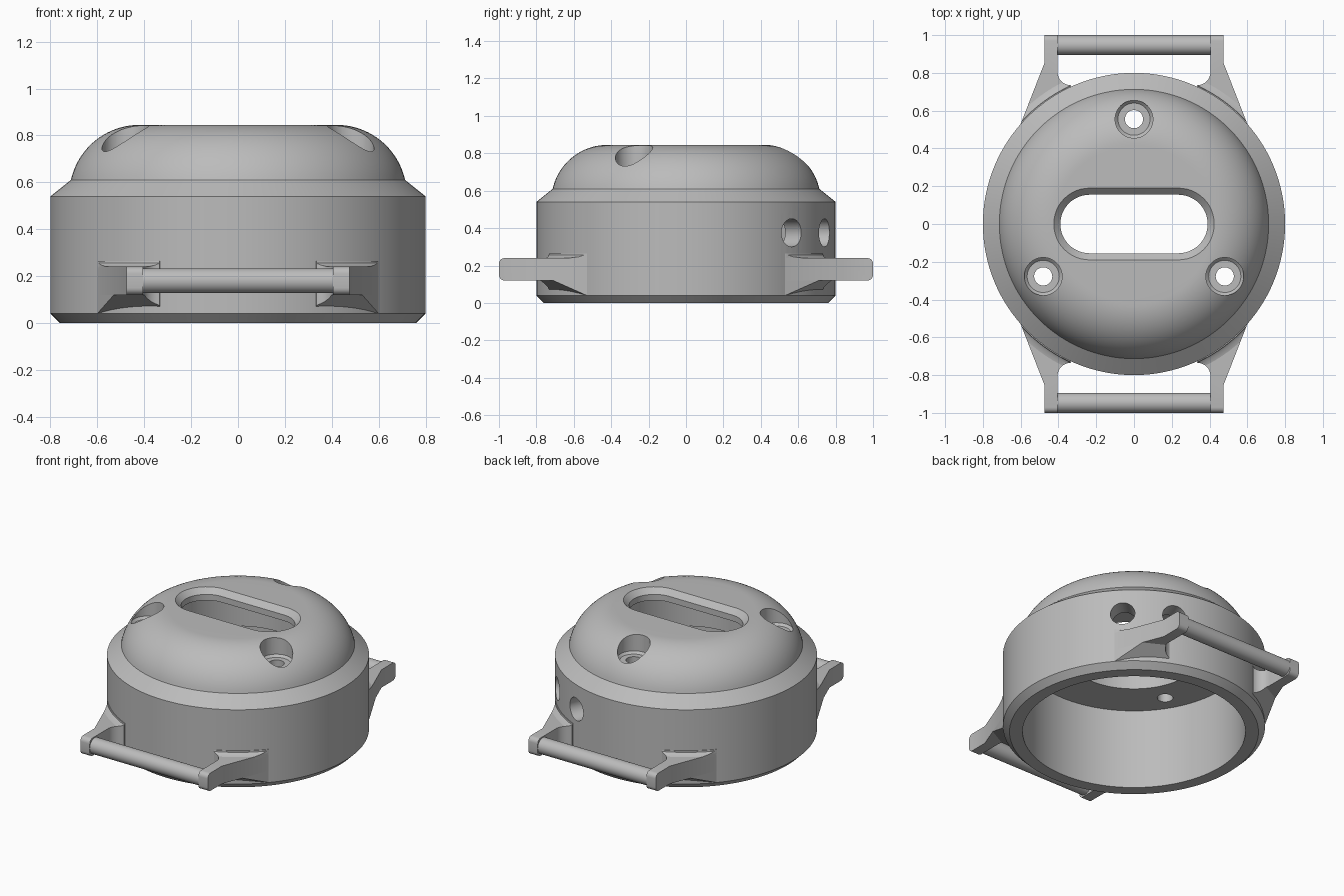
import bpy, bmesh
from math import sin, cos, pi, radians
from mathutils import Matrix, Vector

old = bpy.data.objects.get("Cube")
if old:
    bpy.data.objects.remove(old, do_unlink=True)

grey = bpy.data.materials.new("plain grey")
grey.use_nodes = True
grey.diffuse_color = (0.5, 0.5, 0.5, 1)
grey.node_tree.nodes["Principled BSDF"].inputs["Base Color"].default_value = (0.5, 0.5, 0.5, 1)


def make(name, bm):
    bmesh.ops.recalc_face_normals(bm, faces=bm.faces)
    mesh = bpy.data.meshes.new(name)
    bm.to_mesh(mesh)
    bm.free()
    mesh.materials.append(grey)
    ob = bpy.data.objects.new(name, mesh)
    bpy.context.collection.objects.link(ob)
    return ob


def activate(ob):
    bpy.ops.object.select_all(action='DESELECT')
    ob.select_set(True)
    bpy.context.view_layer.objects.active = ob


def smooth(ob):
    activate(ob)
    bpy.ops.object.shade_smooth_by_angle(angle=radians(25))


def boolean(ob, tool, operation):
    activate(ob)
    mod = ob.modifiers.new("bool", 'BOOLEAN')
    mod.operation, mod.object, mod.solver = operation, tool, 'EXACT'
    bpy.ops.object.modifier_apply(modifier=mod.name)
    bpy.data.objects.remove(tool, do_unlink=True)


def revolve(name, profile, closed=False, steps=128):
    bm = bmesh.new()
    vs = [bm.verts.new((r, 0, z)) for r, z in profile]
    es = [bm.edges.new(p) for p in zip(vs, vs[1:])]
    if closed:
        es.append(bm.edges.new((vs[-1], vs[0])))
    bmesh.ops.spin(bm, geom=vs + es, axis=(0, 0, 1), cent=(0, 0, 0),
                   angle=2 * pi, steps=steps)
    bmesh.ops.remove_doubles(bm, verts=bm.verts, dist=1e-5)
    return make(name, bm)


def loft(name, half, sections, matrix=Matrix(), n=24):
    """Stack of rounded slots (circles when half is 0), sections are (radius, z)."""
    bm = bmesh.new()
    rings = []
    for r, z in sections:
        ring = []
        for side, start in ((1, -pi / 2), (-1, pi / 2)):
            for i in range(n + 1 if half else n):
                a = start + pi * i / n
                ring.append(bm.verts.new((side * half + r * cos(a), r * sin(a), z)))
        rings.append(ring)
    for a, b in zip(rings, rings[1:]):
        for i in range(len(a)):
            j = (i + 1) % len(a)
            bm.faces.new((a[i], a[j], b[j], b[i]))
    bm.faces.new(rings[0])
    bm.faces.new(rings[-1])
    bm.transform(matrix)
    return make(name, bm)


def prism(outline, z0, z1):
    bm = bmesh.new()
    f = bm.faces.new([bm.verts.new((x, y, z0)) for x, y in outline])
    top = bmesh.ops.extrude_face_region(bm, geom=[f])["geom"]
    bmesh.ops.translate(bm, vec=(0, 0, z1 - z0),
                        verts=[v for v in top if isinstance(v, bmesh.types.BMVert)])
    bmesh.ops.recalc_face_normals(bm, faces=bm.faces)
    return bm


# Hollow domed case
dome_start = radians(12.5)
dome = [(0.42 + 0.3 * cos(a), 0.545 + 0.3 * sin(a))
        for a in (dome_start + (pi / 2 - dome_start) * i / 20 for i in range(21))]
case = revolve("case", [(0, 0.77), (0.41, 0.77), (0.41, 0.54), (0.68, 0.54), (0.68, 0),
                        (0.76, 0), (0.8, 0.04), (0.8, 0.54)] + dome + [(0, 0.845)])

# Window slot with a bevelled rim
boolean(case, loft("slot_cutter", 0.235, [(0.155, 0.6), (0.155, 0.81), (0.245, 0.9)]), 'DIFFERENCE')

# Three counterbored screw holes
for k in range(3):
    a = pi / 2 + k * 2 * pi / 3
    place = Matrix.Translation((0.555 * cos(a), 0.555 * sin(a), 0))
    boolean(case, loft("screw_cutter", 0, [(0.048, 0.45), (0.048, 0.715), (0.085, 0.715),
                                           (0.1, 0.73), (0.1, 0.95)], place), 'DIFFERENCE')

# Two round ports through the side wall
for deg in (45, 68):
    place = (Matrix.Translation((0, 0, 0.375)) @ Matrix.Rotation(radians(deg), 4, 'Z')
             @ Matrix.Rotation(pi / 2, 4, 'Y'))
    boolean(case, loft("port_cutter", 0, [(0.075, 0.6), (0.075, 0.9)], place), 'DIFFERENCE')
smooth(case)

# Lug outline: straight arm, flared root, rounded inner corner
corner = [(0.335 + 0.07 * cos(a), 0.805 + 0.07 * sin(a))
          for a in (-pi / 2 * i / 8 for i in range(9))]
outline = ([(0.475, 1), (0.405, 1)] + corner
           + [(0.72 * cos(radians(d)), 0.72 * sin(radians(d))) for d in (64, 57, 49, 41.5)]
           + [(0.6, 0.53), (0.475, 0.85)])


def mirrored(name, bm, sx, sy):
    bm.transform(Matrix.Diagonal((sx, sy, 1, 1)))
    return make(name, bm)


for sy, end in ((-1, "front"), (1, "back")):
    for sx, side in ((1, "left"), (-1, "right")):
        # Arm with rounded tip edges
        bm = prism(outline, 0.12, 0.24)
        tips = [e for e in bm.edges if all(v.co.y > 0.99 for v in e.verts)
                and abs(e.verts[0].co.z - e.verts[1].co.z) < 0.01]
        bmesh.ops.bevel(bm, geom=tips, offset=0.03, segments=5, profile=0.5, affect='EDGES')
        smooth(mirrored(f"{end}_{side}_lug", bm, sx, sy))

        # Sloped support under the arm
        bm = prism(outline, 0.04, 0.12)
        bmesh.ops.bisect_plane(bm, geom=bm.verts[:] + bm.edges[:] + bm.faces[:],
                               plane_co=(0.53, 0.71, 0.12),
                               plane_no=Vector((0.3, 0.56, -1)).normalized(), clear_outer=True)
        bmesh.ops.holes_fill(bm, edges=[e for e in bm.edges if e.is_boundary])
        smooth(mirrored(f"{end}_{side}_lug_support", bm, sx, sy))

        # Small fillet where the arm meets the case
        fillet = mirrored(f"{end}_{side}_lug_fillet", prism(outline, 0.22, 0.265), sx, sy)
        flare = revolve("flare_tool", [(0.7, 0.2), (0.84, 0.2), (0.84, 0.24), (0.817, 0.247),
                                       (0.806, 0.256), (0.802, 0.28), (0.7, 0.28)], True)
        boolean(fillet, flare, 'INTERSECT')
        smooth(fillet)

    # Strap bar
    place = Matrix.Translation((0, sy * 0.947, 0.18)) @ Matrix.Rotation(pi / 2, 4, 'Y')
    smooth(loft(f"{end}_strap_bar", 0, [(0.053, -0.42), (0.053, 0.42)], place))
